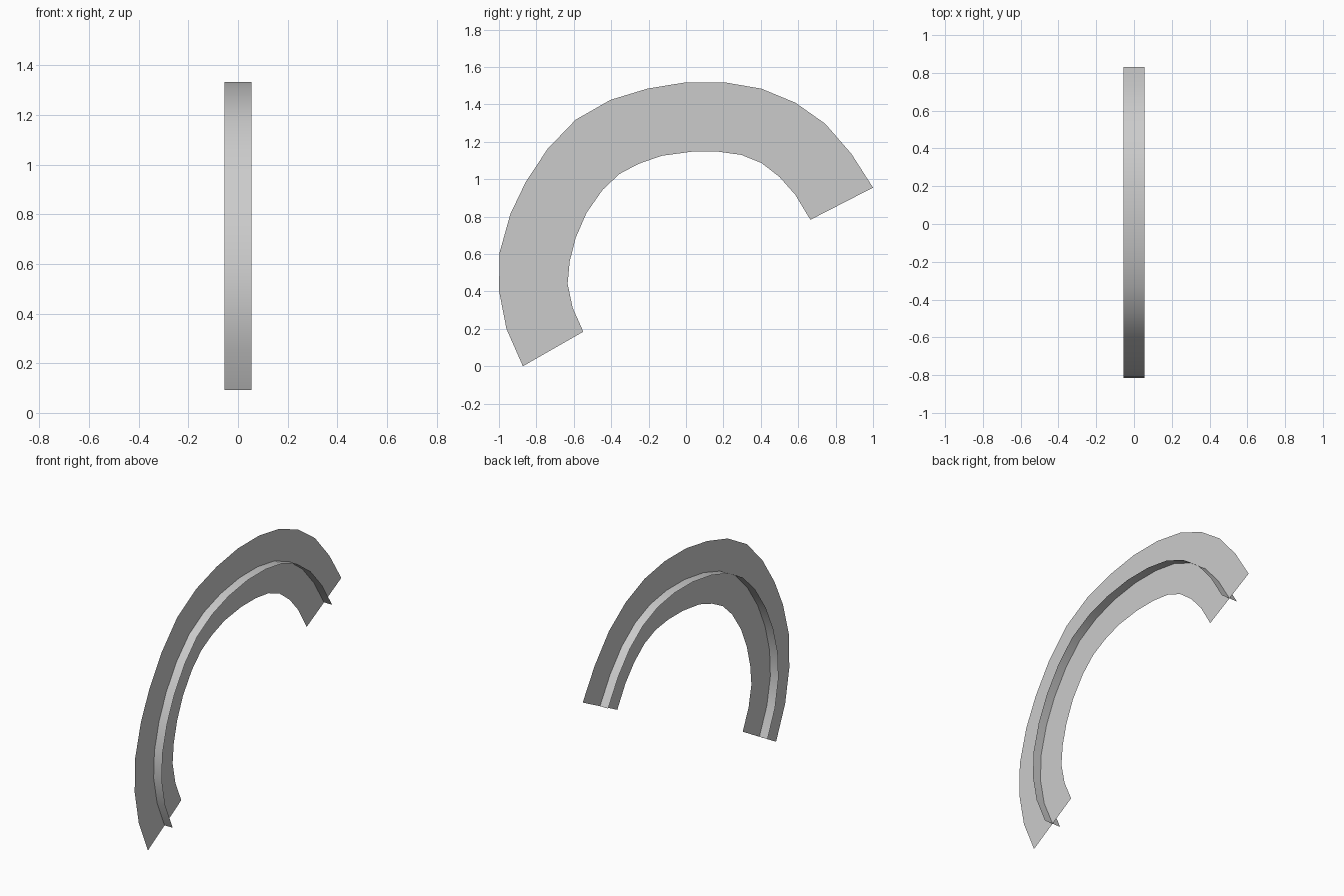
import bpy

if "Cube" in bpy.data.objects:
    bpy.data.objects.remove(bpy.data.objects["Cube"])

# Outer and inner edge of the arched blade, as (y, z)
outer = [(-.872, 0), (-.96, .2), (-1, .405), (-.996, .61), (-.939, .814), (-.857, .985),
         (-.74, 1.162), (-.59, 1.318), (-.404, 1.424), (-.207, 1.484), (0, 1.518),
         (.205, 1.518), (.403, 1.484), (.585, 1.409), (.745, 1.296), (.884, 1.136), (1, .955)]
inner = [(-.549, .185), (-.606, .312), (-.633, .441), (-.622, .56), (-.59, .686), (-.532, .82),
         (-.446, .943), (-.356, 1.028), (-.254, 1.082), (-.131, 1.125), (.03, 1.147),
         (.174, 1.147), (.296, 1.13), (.403, 1.087), (.5, 1.012), (.585, .916), (.665, .783)]
HALF_WIDTH = 0.055


def ribbon(name, edge_a, edge_b):
    """Single-sided strip of quads between two edges."""
    n = len(edge_a)
    faces = [(i, i + 1, n + i + 1, n + i) for i in range(n - 1)]
    mesh = bpy.data.meshes.new(name)
    mesh.from_pydata(edge_a + edge_b, [], faces)
    mesh.shade_smooth()
    obj = bpy.data.objects.new(name, mesh)
    bpy.context.collection.objects.link(obj)
    return obj


# Flat upright band in the x = 0 plane
ribbon("arched_band", [(0, y, z) for y, z in outer], [(0, y, z) for y, z in inner])

# Narrow strip crossing the band along its centre line
mid = [((a[0] + b[0]) / 2, (a[1] + b[1]) / 2) for a, b in zip(outer, inner)]
ribbon("cross_strip", [(HALF_WIDTH, y, z) for y, z in mid],
       [(-HALF_WIDTH, y, z) for y, z in mid])
